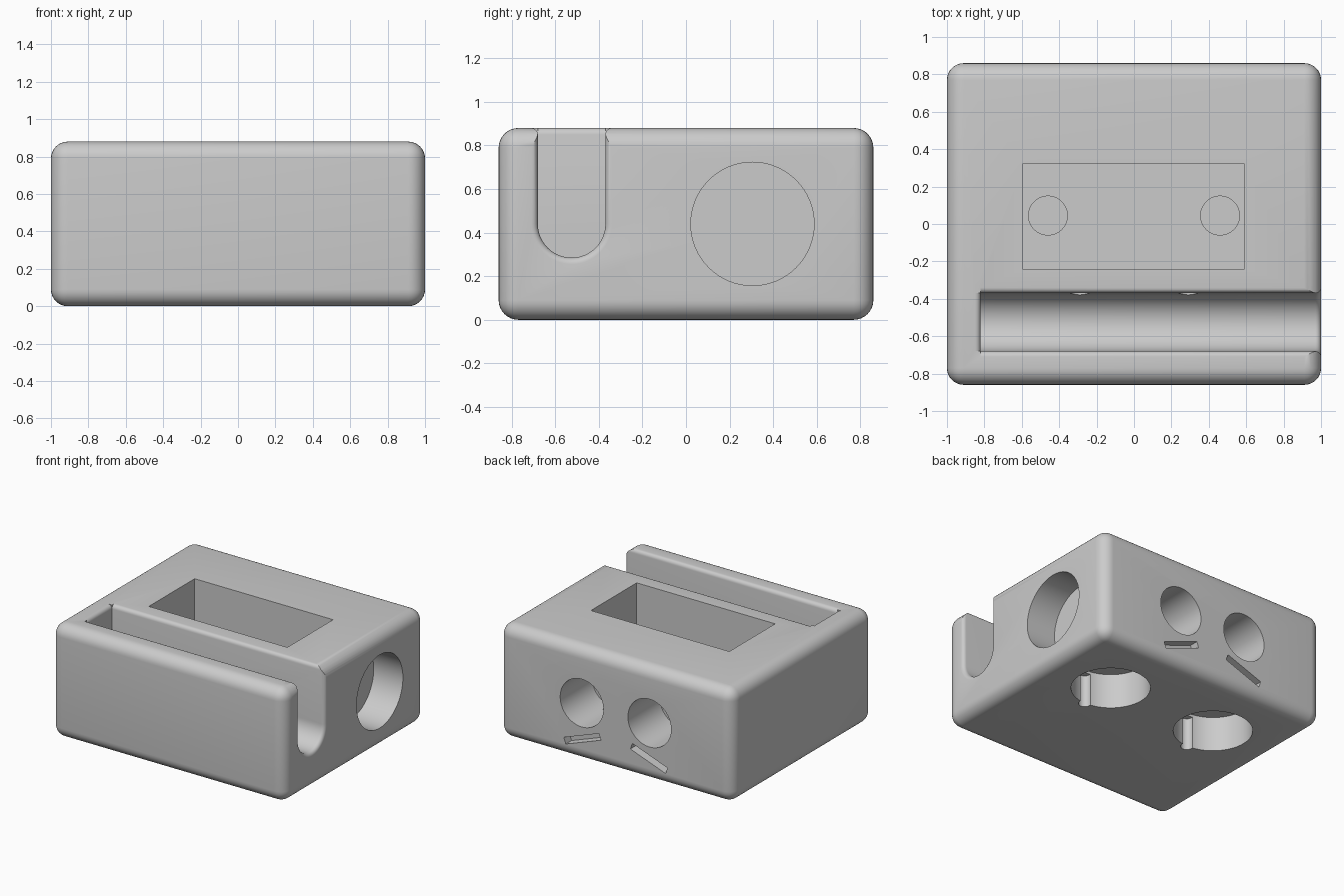
import bpy, bmesh
from math import pi, sin, cos, radians
from mathutils import Matrix

if "Cube" in bpy.data.objects:
    bpy.data.objects.remove(bpy.data.objects["Cube"])

HEIGHT = 0.88
MID = HEIGHT / 2

grey = bpy.data.materials.new("plain grey")
grey.use_nodes = True
colour = (0.6, 0.6, 0.6, 1)
grey.diffuse_color = colour
grey.node_tree.nodes["Principled BSDF"].inputs["Base Color"].default_value = colour


def make_object(name, bm):
    bmesh.ops.recalc_face_normals(bm, faces=bm.faces)
    mesh = bpy.data.meshes.new(name)
    bm.to_mesh(mesh)
    bm.free()
    mesh.materials.append(grey)
    obj = bpy.data.objects.new(name, mesh)
    bpy.context.collection.objects.link(obj)
    return obj


def make_box(name, lo, hi):
    bm = bmesh.new()
    bmesh.ops.create_cube(bm, size=1)
    for v in bm.verts:
        v.co = [(a + b) / 2 + c * (b - a) for a, b, c in zip(lo, hi, v.co)]
    return make_object(name, bm)


def make_cylinder(name, centre, radius, length, axis="Z"):
    bm = bmesh.new()
    turn = {"X": Matrix.Rotation(pi / 2, 4, "Y"),
            "Y": Matrix.Rotation(pi / 2, 4, "X"),
            "Z": Matrix.Identity(4)}[axis]
    bmesh.ops.create_cone(bm, cap_ends=True, segments=64, radius1=radius,
                          radius2=radius, depth=length,
                          matrix=Matrix.Translation(centre) @ turn)
    return make_object(name, bm)


def loft(name, sections):
    """Skin a row of equal-length closed sections and cap both ends."""
    bm = bmesh.new()
    rings = [[bm.verts.new(p) for p in s] for s in sections]
    n = len(rings[0])
    for a, b in zip(rings, rings[1:]):
        for i in range(n):
            j = (i + 1) % n
            bm.faces.new((a[i], a[j], b[j], b[i]))
    bm.faces.new(rings[0])
    bm.faces.new(rings[-1])
    return make_object(name, bm)


def apply_modifier(obj, mod):
    bpy.context.view_layer.objects.active = obj
    bpy.ops.object.modifier_apply(modifier=mod.name)


def cut(obj, cutter):
    mod = obj.modifiers.new("cut", "BOOLEAN")
    mod.operation = "DIFFERENCE"
    mod.solver = "EXACT"
    mod.object = cutter
    apply_modifier(obj, mod)
    bpy.data.objects.remove(cutter)


# Rounded block
body = make_box("block_body", (-1, -0.86, 0), (1, 0.86, HEIGHT))
bevel = body.modifiers.new("round", "BEVEL")
bevel.width = 0.09
bevel.segments = 8
apply_modifier(body, bevel)

# Long front slot: round bottom, softened rim, open on the +x end
SLOT_Y, SLOT_R, SLOT_END, FILLET = -0.525, 0.155, -0.82, 0.03
QUARTER = [i / 5 * pi / 2 for i in range(6)]


def slot_section(x, grow):
    w = SLOT_R + grow
    half = [(w * sin(t), MID - w * cos(t)) for t in [i / 16 * pi / 2 for i in range(17)]]
    half += [(w + FILLET * (1 - cos(t)), HEIGHT - FILLET + FILLET * sin(t)) for t in QUARTER]
    half.append((w + FILLET, 1))
    outline = half + [(-y, z) for y, z in reversed(half[1:])]
    return [(x, SLOT_Y + y, z) for y, z in outline]


sections = [slot_section(SLOT_END, 0)]
sections += [slot_section(1 - FILLET + FILLET * sin(t), FILLET * (1 - cos(t))) for t in QUARTER]
sections.append(slot_section(1.1, FILLET))
cut(body, loft("slot_cutter", sections))

# Softened rim at the closed end of the slot
rim = [(SLOT_END - FILLET * (1 - cos(t)), HEIGHT - FILLET + FILLET * sin(t)) for t in QUARTER]
rim += [(SLOT_END - FILLET, 1), (SLOT_END + 0.05, 1), (SLOT_END + 0.05, HEIGHT - FILLET)]
cut(body, loft("rim_cutter", [[(x, SLOT_Y + s * SLOT_R, z) for x, z in rim] for s in (-1, 1)]))

# Rectangular top pocket
FLOOR = 0.38
cut(body, make_box("pocket_cutter", (-0.595, -0.24, FLOOR), (0.59, 0.32, 1)))

# Large round recess on the +x side
cut(body, make_cylinder("side_cutter", (1.0, 0.305, MID), 0.283, 0.5, "X"))

for side in (-1, 1):
    # Shallow round recess in the pocket floor
    cut(body, make_cylinder("floor_cutter", (side * 0.46, 0.045, FLOOR), 0.104, 0.12))
    # Large round recess underneath, with a small notch in its wall
    cut(body, make_cylinder("base_cutter", (side * 0.47, 0.305, 0), 0.28, 0.54))
    cut(body, make_cylinder("notch_cutter", (side * 0.47, 0.02, 0), 0.045, 0.5))
    # Round hole in the back, and a narrow bore on to the slot
    cut(body, make_cylinder("back_cutter", (side * 0.29, 0.86, 0.45), 0.185, 0.78, "Y"))
    cut(body, make_cylinder("bore_cutter", (side * 0.29, 0.05, MID), 0.05, 1.1, "Y"))
    # Slanted slit below the back hole
    slit = make_box("slit_cutter", (-0.16, -0.07, -0.025), (0.16, 0.07, 0.025))
    slit.data.transform(Matrix.Translation((side * 0.285, 0.86, 0.175))
                        @ Matrix.Rotation(side * radians(20), 4, "Y"))
    cut(body, slit)

# Smooth curves, crisp edges
bpy.ops.object.select_all(action="DESELECT")
body.select_set(True)
bpy.context.view_layer.objects.active = body
bpy.ops.object.shade_smooth_by_angle(angle=radians(30))
